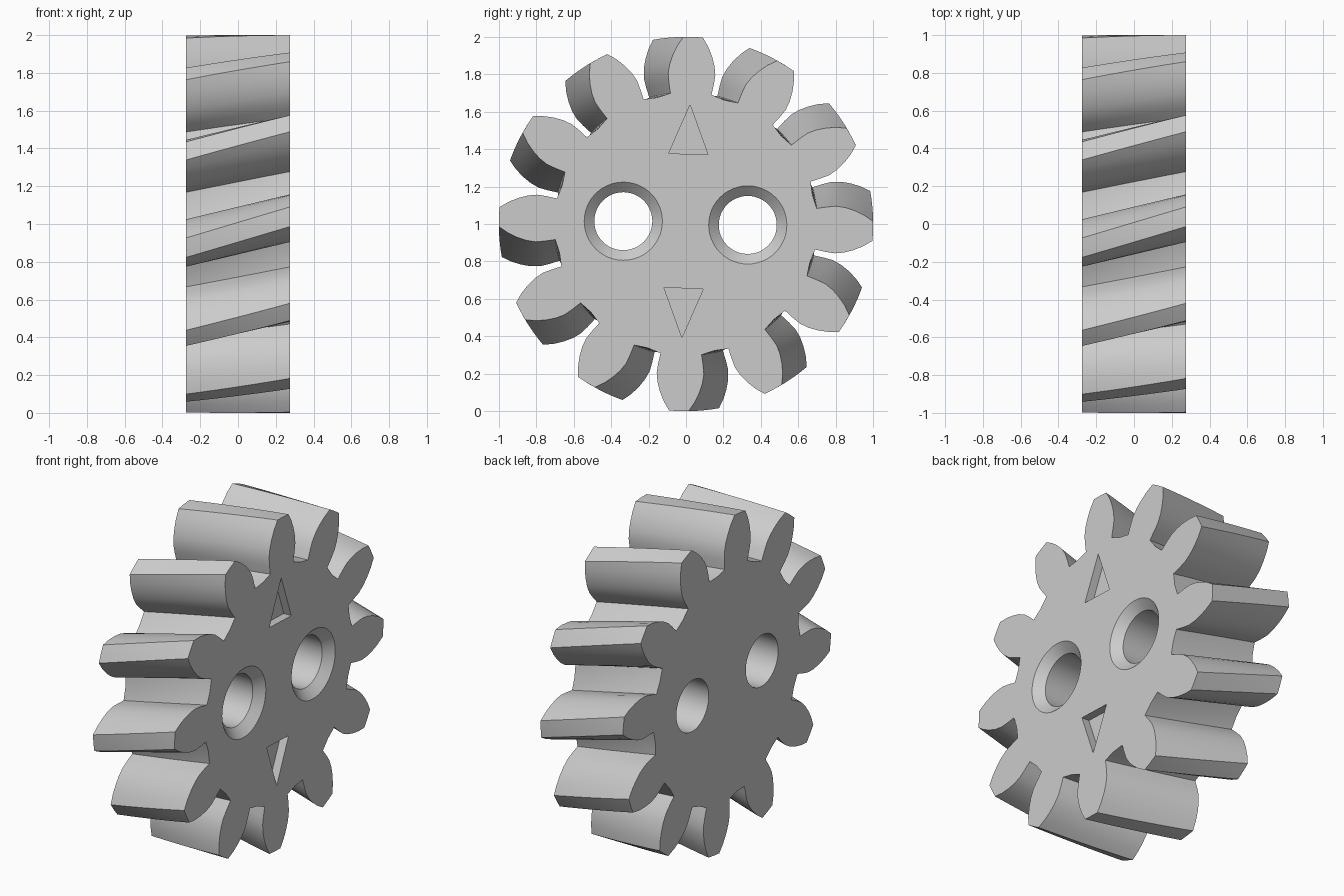
import bpy, bmesh
from math import sin, cos, pi, radians, hypot, atan2

if "Cube" in bpy.data.objects:
    bpy.data.objects.remove(bpy.data.objects["Cube"], do_unlink=True)

TEETH, HALF, LAYERS = 12, 0.275, 10
TURN_FRONT, TURN_BACK = radians(-2.2), radians(7.2)

grey = bpy.data.materials.new("plain grey")
grey.use_nodes = True
colour = (0.6, 0.6, 0.6, 1)
grey.diffuse_color = colour
grey.node_tree.nodes["Principled BSDF"].inputs["Base Color"].default_value = colour


def loft(name, rings):
    """Closed solid through (x, [(y, z), ...]) rings of equal length."""
    bm = bmesh.new()
    loops = [[bm.verts.new((x, y, z + 1)) for y, z in ring] for x, ring in rings]
    n = len(loops[0])
    for a, b in zip(loops, loops[1:]):
        for i in range(n):
            j = (i + 1) % n
            bm.faces.new((a[i], a[j], b[j], b[i]))
    bm.faces.new(loops[0])
    bm.faces.new(loops[-1])
    bmesh.ops.recalc_face_normals(bm, faces=bm.faces)
    mesh = bpy.data.meshes.new(name)
    bm.to_mesh(mesh)
    bm.free()
    mesh.materials.append(grey)
    obj = bpy.data.objects.new(name, mesh)
    bpy.context.collection.objects.link(obj)
    return obj


def circle(cy, cz, r, n=48):
    return [(cy + r * cos(2 * pi * i / n), cz + r * sin(2 * pi * i / n)) for i in range(n)]


# Tooth outline as (distance from axis, half width), mirrored about its centre
flank = [(0.695, 0.11), (0.75, 0.12), (0.8, 0.126), (0.85, 0.12),
         (0.9, 0.105), (0.95, 0.083), (0.9986, 0.052)]
tooth = [(u, -v) for u, v in flank] + [(1, 0)] + [(u, v) for u, v in reversed(flank)]
polar = [(hypot(u, v), atan2(v, u)) for u, v in tooth]
polar.append((0.693, pi / TEETH))  # middle of the gap


def gear_ring(turn):
    return [(r * cos(a + turn + k * 2 * pi / TEETH), r * sin(a + turn + k * 2 * pi / TEETH))
            for k in range(TEETH) for r, a in polar]


# Helical gear body
layers = []
for i in range(LAYERS + 1):
    t = i / LAYERS
    layers.append((-HALF + 2 * HALF * t,
                   gear_ring(TURN_BACK + (TURN_FRONT - TURN_BACK) * t)))
gear = loft("helical_gear", layers)

# Countersunk through holes
cutters = []
for side, cy, cz in (("back", 0.33, -0.005), ("front", -0.335, 0.015)):
    steps = ((-0.3, 0.155), (0.225, 0.155), (HALF, 0.209), (0.3, 0.236))
    cutters.append(loft(side + "_hole_cutter", [(x, circle(cy, cz, r)) for x, r in steps]))

# Recessed triangle marks, one turned half round
tilt = radians(-2)
for side, s in (("upper", 1), ("lower", -1)):
    pts = [(0, 0.622 * s), (-0.105 * s, 0.359 * s), (0.105 * s, 0.359 * s)]
    ring = [(y * cos(tilt) - z * sin(tilt), y * sin(tilt) + z * cos(tilt) + 0.015)
            for y, z in pts]
    cutters.append(loft(side + "_triangle_cutter", [(0.225, ring), (0.3, ring)]))

bpy.context.view_layer.objects.active = gear
for cutter in cutters:
    mod = gear.modifiers.new("cut", "BOOLEAN")
    mod.operation, mod.solver, mod.object = "DIFFERENCE", "EXACT", cutter
    bpy.ops.object.modifier_apply(modifier=mod.name)
    bpy.data.objects.remove(cutter, do_unlink=True)

bpy.ops.object.select_all(action="DESELECT")
gear.select_set(True)
bpy.ops.object.shade_smooth_by_angle(angle=radians(25))
